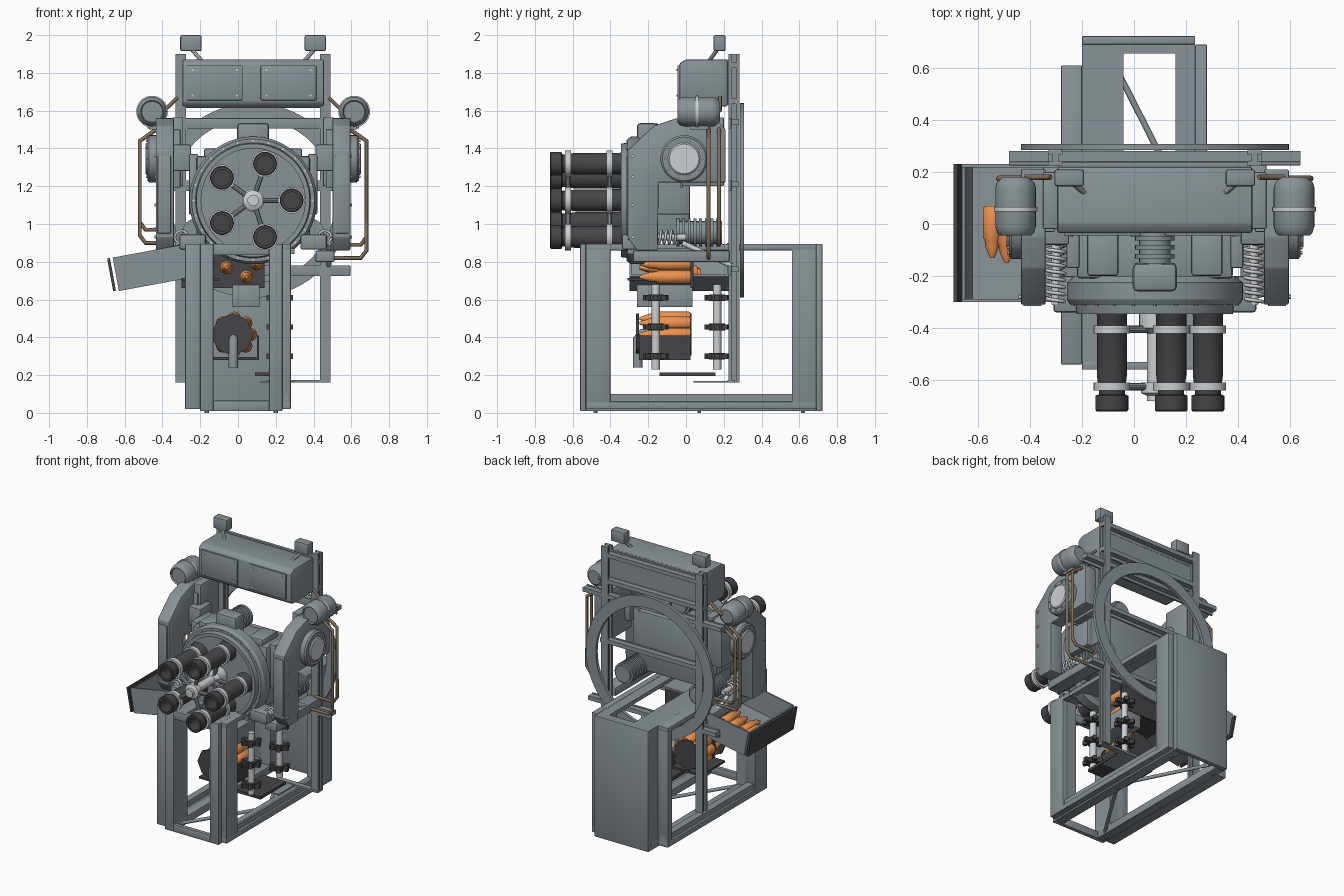
import bpy, bmesh, math
from mathutils import Vector, Matrix

if "Cube" in bpy.data.objects:
    bpy.data.objects.remove(bpy.data.objects["Cube"])

CX = 0.08          # symmetry line of the gun assembly
GZ = 1.125         # barrel cluster height

def material(name, c):
    m = bpy.data.materials.new(name)
    m.diffuse_color = (*c, 1)
    m.use_nodes = True
    m.node_tree.nodes["Principled BSDF"].inputs["Base Color"].default_value = m.diffuse_color
    return m

SLATE = material("slate", (0.25, 0.29, 0.31))
DARK = material("dark", (0.06, 0.06, 0.065))
LIGHT = material("light", (0.6, 0.63, 0.64))
ORANGE = material("orange", (0.85, 0.29, 0.08))
BRASS = material("brass", (0.22, 0.16, 0.1))

def finish(name, bm, mat):
    bmesh.ops.recalc_face_normals(bm, faces=bm.faces)
    me = bpy.data.meshes.new(name)
    bm.to_mesh(me)
    bm.free()
    me.materials.append(mat)
    me.polygons.foreach_set("use_smooth", [True] * len(me.polygons))
    me.set_sharp_from_angle(angle=math.radians(32))
    ob = bpy.data.objects.new(name, me)
    bpy.context.collection.objects.link(ob)
    return ob

def bevel(bm, w):
    if w:
        bmesh.ops.bevel(bm, geom=bm.edges[:], offset=w, segments=2, affect='EDGES', profile=0.5)

def box(name, x, y, z, mat=SLATE, bev=0.0, mtx=None):
    bm = bmesh.new()
    s = Matrix.Diagonal((abs(x[1]-x[0]), abs(y[1]-y[0]), abs(z[1]-z[0]), 1))
    c = Matrix.Translation((sum(x)/2, sum(y)/2, sum(z)/2))
    bmesh.ops.create_cube(bm, size=1, matrix=c @ s)
    bevel(bm, bev)
    if mtx:
        bm.transform(mtx)
    return finish(name, bm, mat)

def lathe(name, base, direction, prof, mat=SLATE, n=32, closed=False):
    """Turned part: prof is a list of (radius, distance along direction)."""
    bm = bmesh.new()
    rings = [[bm.verts.new((r*math.cos(i*math.tau/n), r*math.sin(i*math.tau/n), t)) for i in range(n)] for r, t in prof]
    pairs = list(zip(rings, rings[1:])) + ([(rings[-1], rings[0])] if closed else [])
    for a, b in pairs:
        for i in range(n):
            bm.faces.new((a[i], a[(i+1) % n], b[(i+1) % n], b[i]))
    if not closed:
        bm.faces.new(rings[0])
        bm.faces.new(rings[-1])
    q = Vector(direction).to_track_quat('Z', 'Y').to_matrix().to_4x4()
    bm.transform(Matrix.Translation(base) @ q)
    return finish(name, bm, mat)

def rod(name, a, b, r, mat=SLATE, n=20):
    d = Vector(b) - Vector(a)
    return lathe(name, a, d, [(r, 0), (r, d.length)], mat, n)

def prism(name, pts, x0, x1, mat=SLATE, bev=0.0):
    """(y,z) profile extruded along x."""
    bm = bmesh.new()
    f = bm.faces.new([bm.verts.new((x0, y, z)) for y, z in pts])
    g = bmesh.ops.extrude_face_region(bm, geom=[f])
    bmesh.ops.translate(bm, vec=(x1-x0, 0, 0), verts=[v for v in g['geom'] if isinstance(v, bmesh.types.BMVert)])
    bevel(bm, bev)
    return finish(name, bm, mat)

def pipe(name, pts, r, mat=BRASS):
    cu = bpy.data.curves.new(name, 'CURVE')
    cu.dimensions, cu.bevel_depth, cu.bevel_resolution, cu.use_fill_caps = '3D', r, 2, True
    sp = cu.splines.new('POLY')
    sp.points.add(len(pts) - 1)
    for p, co in zip(sp.points, pts):
        p.co = (*co, 1)
    cu.materials.append(mat)
    ob = bpy.data.objects.new(name, cu)
    bpy.context.collection.objects.link(ob)

# stand: front portal frame, closed back, top and bottom rails
box("stand_post_left", (-.2, -.13), (-.56, -.53), (.01, .895), bev=.004)
box("stand_post_right", (.165, .235), (-.56, -.53), (.01, .895), bev=.004)
box("stand_top_beam", (-.13, .165), (-.56, -.53), (.835, .895), bev=.004)
box("stand_bottom_beam", (-.13, .165), (-.56, -.53), (.01, .065), bev=.004)
box("stand_back_panel", (-.2, .235), (.69, .722), (.01, .895), bev=.004)
box("stand_top_back_plate", (-.2, .235), (.655, .71), (.865, .893))
for side, x0, x1, ya, yb in (("left", -.28, -.2, -.54, .61), ("right", .235, .28, -.53, .69)):
    box("side_top_rail_" + side, (x0, x1), (ya, yb), (.86, .895), bev=.004)
    box("side_bottom_rail_" + side, (x0, x1), (ya, yb), (.02, .06), bev=.004)
    box("side_bottom_web_" + side, (x0+.015, x1-.015), (ya, yb), (.06, .1))
    box("side_front_post_" + side, (x0, x1), (ya, -.4), (.03, .895), bev=.004)
    box("side_back_post_" + side, (x0, x1), (.56, yb), (.03, .895), bev=.004)
box("top_rail_inner_left", (-.2, -.04), (-.53, .69), (.865, .893))
box("top_rail_inner_right", (.16, .235), (-.53, .69), (.865, .893))
for x0, x1 in ((-.2, -.13), (.165, .235)):
    box("bottom_rail", (x0, x1), (-.53, .69), (.01, .065), bev=.004)
    box("inner_post", (x0, x1), (-.53, -.4), (.06, .87))
    box("inner_back_post", (x0, x1), (.56, .69), (.06, .87))
    for y in (-.48, .07, .62):
        rod("foot_bolt", (sum((x0, x1))/2, y, 0), (sum((x0, x1))/2, y, .03), .012, n=6)
rod("bottom_brace_a", (-.16, -.5, .035), (.2, .07, .035), .012)
rod("bottom_brace_b", (.2, .07, .035), (-.1, .66, .035), .012)

# rear frame: posts, rails and the big ring
for s in (-1, 1):
    a, b = sorted((CX+s*.355, CX+s*.41))
    box("rear_post", (a, b), (.225, .24), (.16, 1.9))
    box("rear_post_web", (a+.015, b-.015), (.235, .27), (.16, 1.9))
    box("rear_post_back", (a, b), (.268, .283), (.16, 1.9))
for z, w in ((.75, .515), (1.53, .56), (1.2, .42), (1.64, .41), (1.83, .41)):
    box("rear_rail", (CX-w, CX+w), (.225, .24), (z-.025, z+.03), bev=.003)
    box("rear_rail_web", (CX-w, CX+w), (.24, .28), (z-.005, z+.025))
box("rear_upper_sheet", (CX-.37, CX+.37), (.22, .238), (1.63, 1.87))
box("lower_foot_rail", (.15, .49), (.22, .26), (.16, .175))
box("lower_foot_plate", (.12, .3), (.04, .24), (.16, .17))
lathe("rear_ring", (CX, .285, GZ), (0, 1, 0), [(.515, 0), (.515, .022), (.435, .022), (.435, 0)], n=72, closed=True)

# top box with covers and lamps
prism("top_box", [(-.035, 1.645), (-.015, 1.622), (.22, 1.622), (.22, 1.872), (.0, 1.872), (-.035, 1.85)], -.295, .455, bev=.01)
for x0 in (-.27, .12):
    box("top_box_cover", (x0, x0+.295), (-.045, -.03), (1.655, 1.84), bev=.004)
    for x in (x0+.03, x0+.265):
        for z in (1.68, 1.815):
            rod("cover_bolt", (x, -.05, z), (x, -.043, z), .006, LIGHT, 8)
for s in (-1, 1):
    x = CX + s*.329
    box("lamp_head", (x-.057, x+.057), (.145, .21), (1.915, 2.0), bev=.01)
    rod("lamp_stalk", (x+s*-.06, .12, 1.86), (x, .17, 1.93), .011, LIGHT, 10)

# drum housing and receiver
lathe("drum_housing", (CX, -.2, GZ), (0, -1, 0), [(.31, 0), (.338, .025), (.338, .09), (.325, .11), (.305, .11), (.3, .145),
      (.275, .145), (.275, .125)], n=64)
for i in range(24):
    a = i*math.tau/24
    p = (CX+.315*math.cos(a), -.31, GZ+.315*math.sin(a))
    rod("drum_bolt", p, (p[0], -.316, p[2]), .006, LIGHT, 6)
box("receiver", (-.22, .38), (-.21, .02), (.93, 1.36), bev=.015)
for s in (-1, 1):
    x = CX + s*.2
    box("receiver_roof_block", (x-.06, x+.06), (-.2, -.02), (1.34, 1.4), bev=.012)
    box("receiver_side_plate", (CX+s*.29, CX+s*.34), (-.17, .02), (1.05, 1.37), bev=.008)
    box("receiver_trunnion", (CX+s*.33, CX+s*.45), (-.08, .06), (1.28, 1.42), bev=.008)
box("drum_top_mount", (CX-.085, CX+.085), (-.26, -.15), (1.4, 1.535), bev=.02)
lathe("top_damper", (CX, -.03, 1.455), (0, -1, 0), [(r, t*.017) for k in range(5) for r, t in
      ((.06, 2*k), (.06, 2*k+1), (.076, 2*k+1), (.076, 2*k+2))], n=28)

# barrel cluster
lathe("central_shaft", (CX, -.3, GZ), (0, -1, 0), [(.06, 0), (.06, .1), (.03, .12), (.03, .31), (.053, .31), (.053, .35), (.03, .36), (.03, .38)], LIGHT)
for i in range(5):
    a = i*math.tau/5
    x, z = CX+.204*math.cos(a), GZ+.204*math.sin(a)
    lathe("barrel", (x, -.28, z), (0, -1, 0), [(.07, 0), (.07, .05), (.058, .07), (.058, .3), (.05, .36), (.05, .375),
          (.063, .38), (.063, .435), (.058, .44), (.044, .44), (.044, .34)], DARK)
    for y in (-.39, -.61):
        lathe("barrel_clamp", (x, y, z), (0, -1, 0), [(.07, 0), (.07, .03), (.055, .03), (.055, 0)], LIGHT, closed=True)
        rod("clamp_spoke", (CX, y-.015, GZ), (CX+.14*math.cos(a), y-.015, GZ+.14*math.sin(a)), .014, SLATE, 10)

# mirrored cheek assemblies
cheek = [(-.31, .93), (-.26, .86), (-.15, .86), (-.145, 1.22), (.21, 1.22), (.21, 1.5), (.16, 1.55), (-.05, 1.56), (-.17, 1.52), (-.31, 1.39)]
for s in (-1, 1):
    X = lambda d: CX + s*d
    prism("cheek", cheek, X(.42), X(.515), bev=.006)
    box("cheek_inner_block", (X(.37), X(.43)), (-.02, .2), (1.2, 1.565), bev=.008)
    box("cheek_cover", (X(.385), X(.425)), (-.03, -.018), (1.19, 1.5), bev=.004)
    box("cheek_front_strip", (X(.435), X(.505)), (-.316, -.3), (.95, 1.36), bev=.004)
    for z in (.93, 1.1, 1.25, 1.36):
        rod("cheek_bolt", (X(.51), -.28, z), (X(.523), -.28, z), .009, LIGHT, 6)
    lathe("cheek_disc", (X(.51), -.01, 1.345), (s, 0, 0), [(.125, 0), (.125, .04), (.115, .05)], n=40)
    lathe("cheek_disc_cap", (X(.555), -.01, 1.345), (s, 0, 0), [(.085, 0), (.085, .01), (.078, .016)], LIGHT, n=40)
    for i in range(10):
        a = i*math.tau/10
        y, z = -.01+.1*math.cos(a), 1.345+.1*math.sin(a)
        rod("disc_bolt", (X(.555), y, z), (X(.568), y, z), .007, LIGHT, 6)
    # canister
    lathe("canister", (X(.535), .18, 1.595), (0, -1, 0), [(.05, 0), (.072, .02), (.078, .04), (.078, .19), (.07, .215), (.06, .225), (.055, .215)])
    lathe("canister_band", (X(.535), .065, 1.595), (0, -1, 0), [(.078, 0), (.084, 0), (.084, .016), (.078, .016)], LIGHT, closed=True)
    box("canister_bracket", (X(.46), X(.55)), (.02, .12), (1.5, 1.56))
    # brass lines
    bot = .9 if s < 0 else .82
    for y, top, low in ((.12, 1.46, bot), (.175, 1.46, bot+.07)):
        pipe("brass_line", [(X(.5), y, top+.05), (X(.57), y, top), (X(.6), y, top-.02), (X(.6), y, low+.04), (X(.57), y, low), (X(.42), y, low)], .011)
    pipe("brass_top_line", [(X(.5), .18, 1.6), (X(.45), .18, 1.62), (X(.4), .18, 1.67)], .01)
    # recoil springs, lower motors and feet
    pipe("recoil_spring", [(X(.38)+.035*math.cos(t*.6), -.3+t*.0026, .93+.035*math.sin(t*.6)) for t in range(96)], .007, LIGHT)
    rod("spring_rod", (X(.38), -.31, .93), (X(.38), .0, .93), .018, LIGHT)
    lathe("lower_motor", (X(.3), .19, .955), (0, -1, 0), [(r, t*.015) for k in range(8) for r, t in
          ((.06, 2*k), (.06, 2*k+1), (.075, 2*k+1), (.075, 2*k+2))], n=24)
    box("lower_block", (X(.25), X(.39)), (-.34, -.2), (.865, .945), bev=.012)
    box("lower_bearer", (X(.33), X(.43)), (-.28, .23), (.8, .86), bev=.006)
    rod("stay", (X(.4), -.02, .9), (X(.4), .24, .78), .014, LIGHT, 12)

# tilted outlet tray with shells
T = Matrix.Translation((-.27, 0, .895)) @ Matrix.Rotation(math.radians(-10.5), 4, 'Y')
box("tray_floor", (-.4, .02), (-.3, .23), (-.18, -.168), mtx=T)
box("tray_front_wall", (-.4, .02), (-.3, -.288), (-.18, 0), mtx=T)
box("tray_back_wall", (-.4, .02), (.218, .23), (-.18, 0), mtx=T)
box("tray_end_wall", (-.4, -.388), (-.3, .23), (-.18, -.01), mtx=T)
box("tray_end_pad", (-.43, -.415), (-.3, .23), (-.175, .0), DARK, mtx=T)

def shell(x, y, z, length=0.27):
    lathe("shell", (x, y, z), (0, -1, 0), [(.03, 0), (.036, .01), (.036, length*.6), (.028, length*.68),
          (.026, length*.8), (.008, length)], ORANGE, 16)

for x, z, y in ((-.545, .705, .07), (-.49, .715, .05), (-.41, .73, .08), (-.34, .745, .06)):
    shell(x, y, z, .2)

# feed path, lower shell wheel and guides
for x, z in ((-.25, .765), (-.16, .79), (-.06, .77), (.045, .72), (.1, .79)):
    shell(x, .025, z)
box("feed_side_plate", (-.3, .14), (.025, .04), (.66, .86), DARK)
box("feed_floor", (-.3, -.1), (-.31, .04), (.7, .715), DARK)
box("feed_chute_roof", (-.25, .3), (-.31, .04), (.84, .87))
box("feed_block", (-.03, .115), (-.26, .035), (.56, .68), bev=.006)
for i in range(8):
    a = i*math.tau/8
    shell(-.02+.085*math.cos(a), .025, .415+.085*math.sin(a))
for y in (-.25, -.14, .03):
    lathe("shell_wheel_plate", (-.03, y, .415), (0, -1, 0), [(.112, 0), (.112, .015)], DARK, 8)
box("shell_wheel_cradle", (-.14, .1), (-.25, .025), (.28, .295), DARK)
box("shell_wheel_guard", (.1, .112), (-.25, .025), (.28, .41), DARK)
pipe("drain_elbow", [(-.025, -.2, .42), (-.025, -.23, .42), (-.025, -.255, .39), (-.025, -.255, .24)], .026, SLATE)
for y in (-.16, .165):
    rod("star_shaft", (.22, y, .23), (.22, y, .68), .022, LIGHT)
    for z in (.3, .455, .61):
        lathe("star_hub", (.22, y, z-.018), (0, 0, 1), [(.042, 0), (.042, .036)], DARK, 12)
        for k in range(3):
            box("star_arm", (-.07, .07), (-.013, .013), (-.014, .014), DARK,
                mtx=Matrix.Translation((.22, y, z)) @ Matrix.Rotation(k*math.pi/3, 4, 'Z'))
box("star_base_plate", (.09, .28), (-.14, .155), (.195, .215), DARK)
